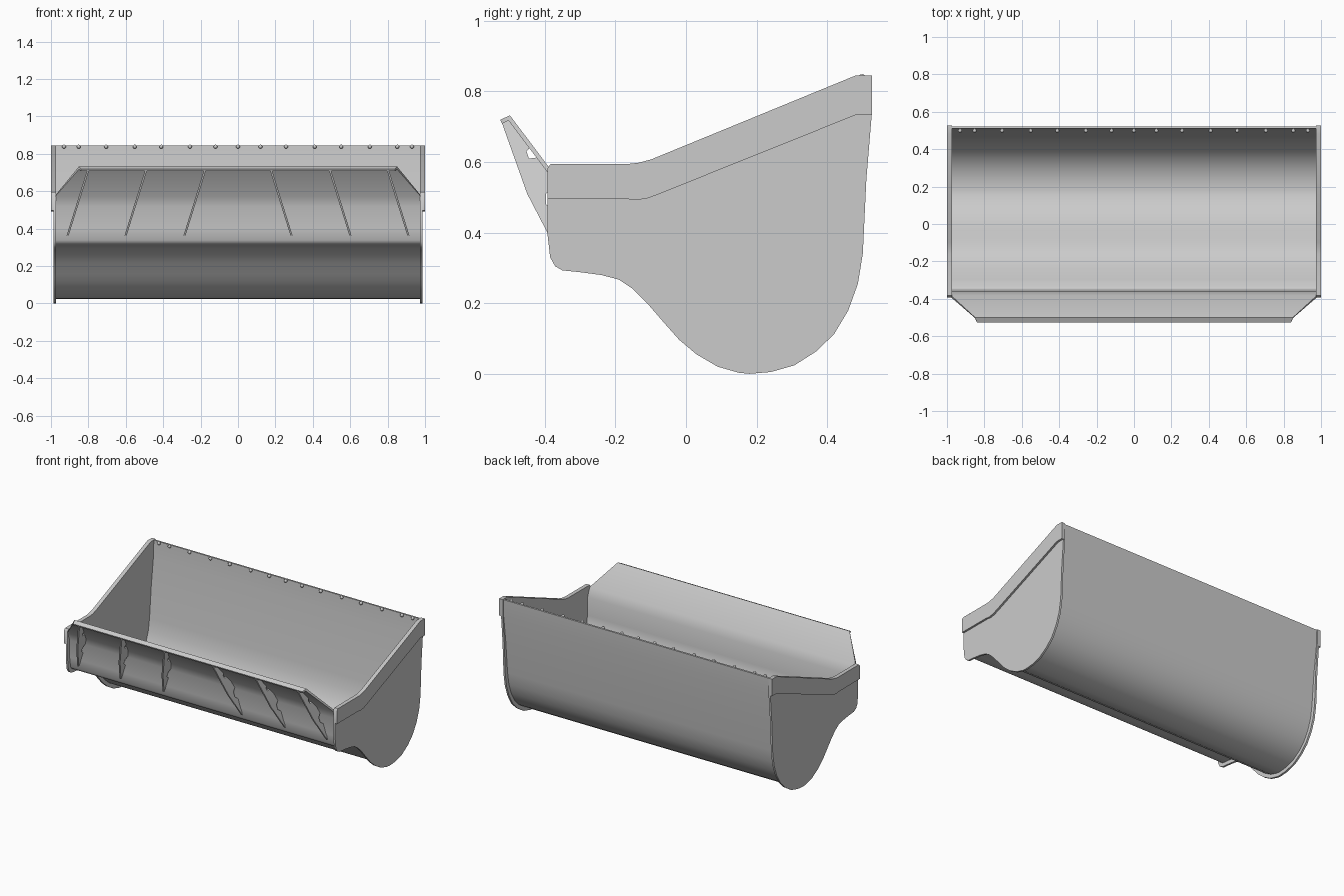
import bpy, bmesh, math
from mathutils import Vector

if "Cube" in bpy.data.objects:
    bpy.data.objects.remove(bpy.data.objects["Cube"])

def finish(name, bm, angle=40):
    bmesh.ops.recalc_face_normals(bm, faces=bm.faces[:])
    me = bpy.data.meshes.new(name)
    bm.to_mesh(me)
    bm.free()
    ob = bpy.data.objects.new(name, me)
    bpy.context.collection.objects.link(ob)
    bpy.ops.object.select_all(action='DESELECT')
    ob.select_set(True)
    bpy.context.view_layer.objects.active = ob
    bpy.ops.object.shade_smooth_by_angle(angle=math.radians(angle))
    return ob

def plate(name, pts, xfun, thick, side):
    """Extruded (y, z) outline; xfun gives the inner x at each height."""
    bm = bmesh.new()
    a = [bm.verts.new((side * xfun(z), y, z)) for y, z in pts]
    b = [bm.verts.new((side * (xfun(z) + thick), y, z)) for y, z in pts]
    bm.faces.new(a)
    bm.faces.new(b[::-1])
    n = len(pts)
    for i in range(n):
        j = (i + 1) % n
        bm.faces.new((a[i], b[i], b[j], a[j]))
    return finish(name, bm)

def offset(pts, dist):
    """Move an open (y, z) path sideways by dist(z)."""
    v = [Vector(p) for p in pts]
    out = []
    for i, p in enumerate(v):
        d0 = (p - v[max(i - 1, 0)]).normalized()
        d1 = (v[min(i + 1, len(v) - 1)] - p).normalized()
        t = (d0 + d1).normalized()
        k = dist(p.y) / max(t.dot(d1 if d1.length else d0), 0.5)
        out.append((p.x + t.y * -k, p.y + t.x * k))
    return out

# Curved lower edge of the side plate, rear top round to the front
curve = [(.527, .845), (.526, .73), (.511, .55), (.501, .34), (.487, .255),
         (.46, .18), (.42, .113), (.37, .064), (.307, .024), (.24, .005),
         (.18, 0), (.15, .003), (.09, .02), (.03, .055), (-.02, .097),
         (-.06, .142), (-.11, .2), (-.15, .24), (-.19, .267), (-.24, .28),
         (-.3, .288), (-.35, .293), (-.371, .305), (-.385, .33), (-.393, .4)]
top = [(-.393, .582), (-.383, .595), (-.16, .595), (-.135, .598),
       (-.1, .607), (.48, .845)]
band_low = [(.527, .733), (.48, .733), (-.08, .508), (-.11, .497),
            (-.145, .492), (-.17, .496), (-.393, .497)]

for s, label in ((-1, "left"), (1, "right")):
    plate("side_plate_" + label, curve + top, lambda z: .974, .013, s)
    plate("side_band_" + label, [curve[0]] + band_low + top, lambda z: .980, .02, s)

# Shell: inset from the side plates, then the spill guard and its folded lip
inset = offset(curve, lambda z: -.010 - .02 * min(1, (.845 - z) / .5))
inset[0] = (.516, .843)
path = inset + [(-.366, .52), (-.388, .575), (-.501, .725), (-.524, .714)]
width = [.977] * (len(path) - 2) + [.85, .84]
outer = offset(path, lambda z: .006)
inner = offset(path, lambda z: -.006)

bm = bmesh.new()
rows = []
for sec in (outer, inner):
    for s in (-1, 1):
        rows.append([bm.verts.new((s * w, y, z)) for (y, z), w in zip(sec, width)])
ol, orr, il, ir = rows
for i in range(len(path) - 1):
    for a, b in ((ol, orr), (il, ir), (ol, il), (orr, ir)):
        bm.faces.new((a[i], b[i], b[i + 1], a[i + 1]))
for i in (0, -1):
    bm.faces.new((ol[i], orr[i], ir[i], il[i]))
finish("bucket_shell", bm)

# Slanted guard ribs with relief notches along the welded edge
rib = [(-.522, .712), (-.45, .51), (-.372, .36), (-.366, .4), (-.37, .46),
       (-.397, .48), (-.397, .51), (-.372, .53), (-.39, .572), (-.42, .613),
       (-.445, .61), (-.452, .63), (-.442, .642), (-.503, .722)]
for s, label in ((-1, "left"), (1, "right")):
    for n, x0 in enumerate((.17, .485, .795)):
        plate(f"guard_rib_{label}_{n + 1}", rib,
              lambda z, x0=x0: x0 + (.715 - z) * .314, .011, s)

# Row of bolt heads along the inside of the rear edge
xs = (.12, .257, .41, .552, .705, .852, .93)
bm = bmesh.new()
for x in [0] + [s * v for v in xs for s in (-1, 1)]:
    r = bmesh.ops.create_uvsphere(bm, u_segments=10, v_segments=6, radius=.011)
    bmesh.ops.translate(bm, verts=r["verts"], vec=(x, .499, .838))
finish("edge_bolts", bm)
